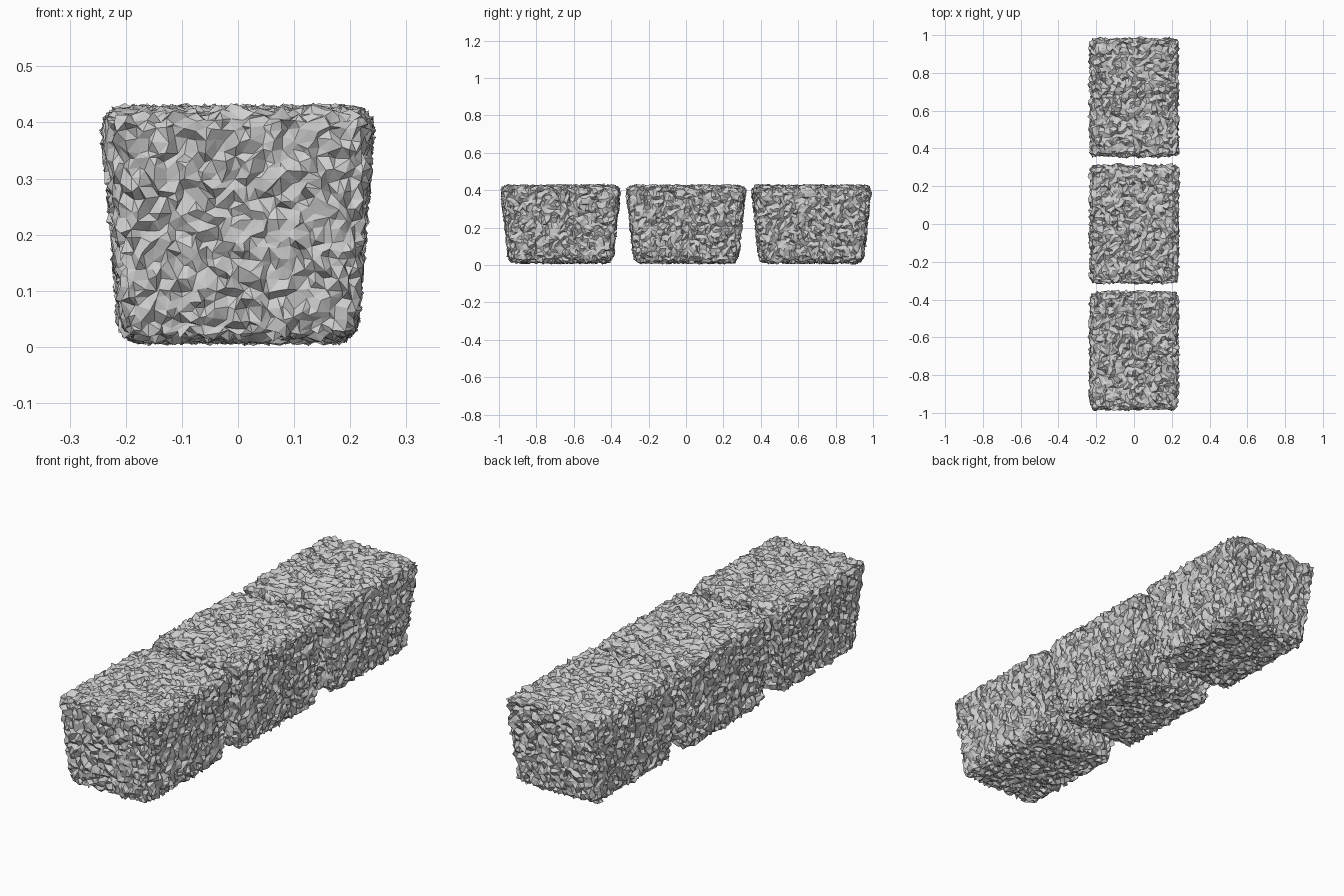
import bpy, bmesh, random
from mathutils import Vector

random.seed(7)
default = bpy.data.objects.get("Cube")
if default:
    bpy.data.objects.remove(default)

# Single stone colour
stone = bpy.data.materials.new("rough grey stone")
stone.use_nodes = True
GREY = (0.62, 0.62, 0.62, 1)
stone.diffuse_color = GREY
stone.node_tree.nodes["Principled BSDF"].inputs["Base Color"].default_value = GREY

HALF = Vector((0.237, 0.317, 0.203))   # half size at the top rim
RADIUS = 0.035                         # edge rounding
TAPER = 0.86                           # base size relative to the top
CELL = 0.0175                          # facet size
ROUGH = 0.012                          # spike height
MID_Z = 0.218


def rough_block(name, y):
    bm = bmesh.new()
    bmesh.ops.create_cube(bm, size=2)
    bmesh.ops.scale(bm, vec=HALF, verts=bm.verts)

    # Slice into an even grid of cells
    for axis in range(3):
        normal = Vector((0, 0, 0))
        normal[axis] = 1
        count = round(2 * HALF[axis] / CELL)
        for i in range(1, count):
            cut = normal * HALF[axis] * (2 * i / count - 1)
            bmesh.ops.bisect_plane(bm, geom=bm.verts[:] + bm.edges[:] + bm.faces[:],
                                   plane_co=cut, plane_no=normal)

    # Round the edges, taper to the base, then roughen
    for v in bm.verts:
        core = Vector([max(RADIUS - h, min(h - RADIUS, c)) for c, h in zip(v.co, HALF)])
        out = (v.co - core).normalized()
        p = core + out * RADIUS
        t = (p.z + HALF.z) / (2 * HALF.z)
        scale = TAPER + (1 - TAPER) * t
        p.x *= scale
        p.y *= scale
        jitter = Vector([random.uniform(-1, 1) for _ in range(3)]) * ROUGH * 0.6
        v.co = p + jitter + out * random.uniform(-1, 0.6) * ROUGH

    bmesh.ops.triangulate(bm, faces=bm.faces[:], quad_method='SHORT_EDGE')
    bmesh.ops.recalc_face_normals(bm, faces=bm.faces)
    mesh = bpy.data.meshes.new(name)
    bm.to_mesh(mesh)
    bm.free()
    mesh.materials.append(stone)
    obj = bpy.data.objects.new(name, mesh)
    obj.location = (0, y, MID_Z)
    bpy.context.collection.objects.link(obj)


# Row of three separate blocks
for name, y in (("front_block", -0.67), ("middle_block", 0), ("back_block", 0.67)):
    rough_block(name, y)
